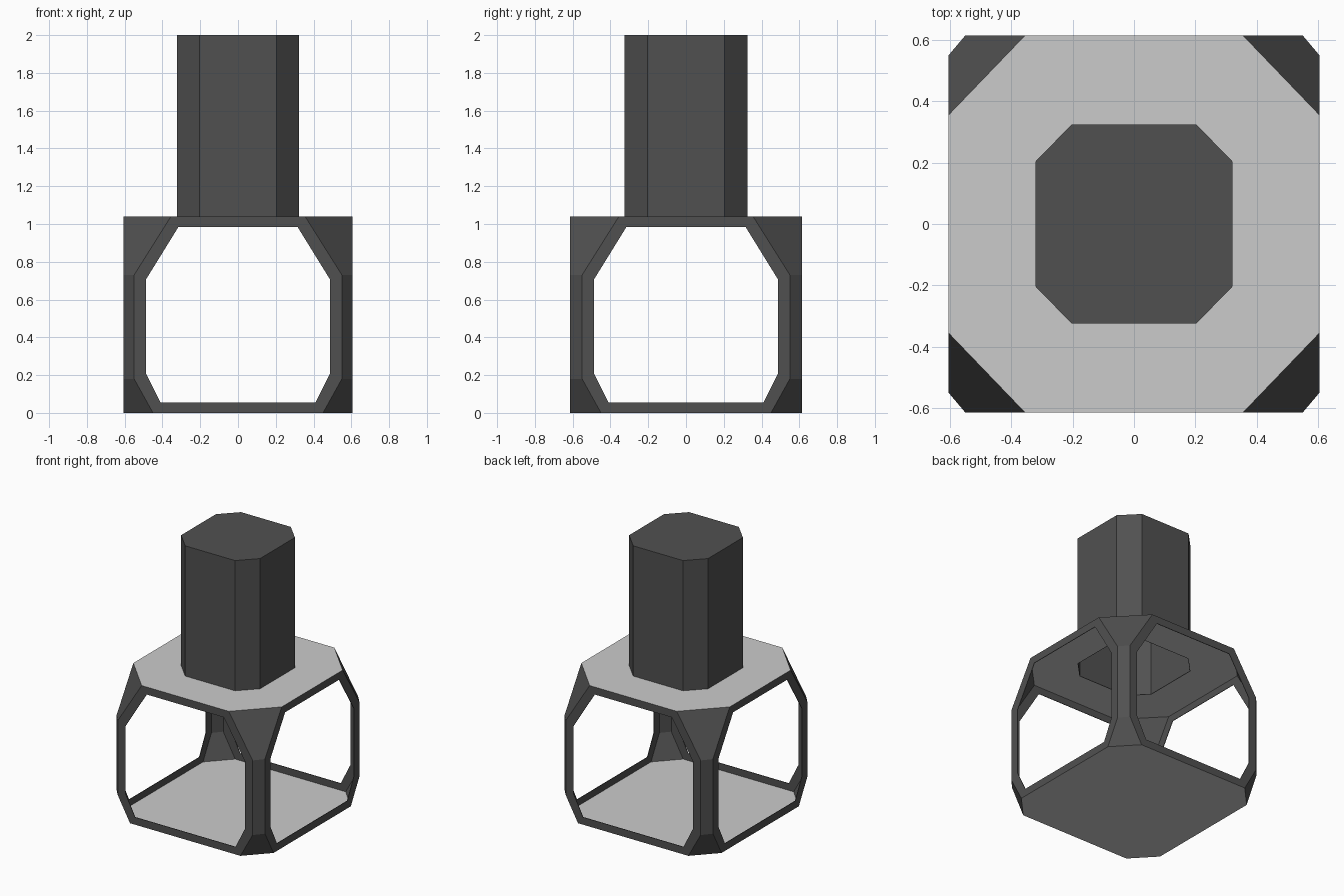
import bpy, bmesh
from mathutils import Vector

if "Cube" in bpy.data.objects:
    bpy.data.objects.remove(bpy.data.objects["Cube"])

HX, HY = 0.605, 0.615      # half width and depth of the cage
T = 0.004                  # sheet thickness


def material(name, v):
    m = bpy.data.materials.new(name)
    m.diffuse_color = (v, v, v, 1)
    m.use_nodes = True
    m.node_tree.nodes["Principled BSDF"].inputs["Base Color"].default_value = m.diffuse_color
    return m


dark = material("dark_grey", 0.081)
light = material("light_grey", 0.6)


def octagon(hx, hy, ux, uy, z):
    # rectangle hx, hy with corners cut at ux (on the y sides) and uy (on the x sides)
    return [Vector(p + (z,)) for p in (
        (hx, -uy), (hx, uy), (ux, hy), (-ux, hy),
        (-hx, uy), (-hx, -uy), (-ux, -hy), (ux, -hy))]


def strip(bm, a, b):
    # quads between two closed loops
    va, vb = [bm.verts.new(p) for p in a], [bm.verts.new(p) for p in b]
    n = len(va)
    return [bm.faces.new((va[i], va[(i + 1) % n], vb[(i + 1) % n], vb[i])) for i in range(n)]


def finish(bm, name, mats, thick=False):
    mesh = bpy.data.meshes.new(name)
    bmesh.ops.remove_doubles(bm, verts=bm.verts, dist=0.0005)
    bm.normal_update()
    if thick:   # open shell: make every face point outward
        for f in bm.faces:
            c = f.calc_center_median()
            out = Vector((c.x, c.y, 0))
            if (f.normal.dot(out) if out.length > 0.01 else f.normal.z) < 0:
                f.normal_flip()
    else:       # closed plate: light above and below, dark rim
        bmesh.ops.recalc_face_normals(bm, faces=bm.faces)
        for f in bm.faces:
            f.material_index = 1 if abs(f.normal.z) > 0.5 else 0
    bm.to_mesh(mesh)
    bm.free()
    for m in mats:
        mesh.materials.append(m)
    ob = bpy.data.objects.new(name, mesh)
    bpy.context.collection.objects.link(ob)
    if thick:
        s = ob.modifiers.new("sheet", 'SOLIDIFY')
        s.thickness, s.offset = T, -1
    return ob


# Cage: four window frames joined by cut corners
outer = [(0.45, 0), (0.55, 0.18), (0.55, 0.73), (0.355, 1.04)]
inner = [(0.41, 0.055), (0.488, 0.21), (0.488, 0.705), (0.315, 0.985)]


def loop(half):
    return half + [(-u, z) for u, z in reversed(half)]


bm = bmesh.new()
for s in (-1, 1):
    strip(bm, [(u, s * HY, z) for u, z in loop(outer)], [(u, s * HY, z) for u, z in loop(inner)])
    strip(bm, [(s * HX, u, z) for u, z in loop(outer)], [(s * HX, u, z) for u, z in loop(inner)])
    for t in (-1, 1):
        for (u0, z0), (u1, z1) in zip(outer, outer[1:]):
            bm.faces.new([bm.verts.new(p) for p in (
                (s * u0, t * HY, z0), (s * HX, t * u0, z0),
                (s * HX, t * u1, z1), (s * u1, t * HY, z1))])
finish(bm, "window_cage", [dark], thick=True)

# Floor plate
bm = bmesh.new()
lo, hi = (octagon(HX, HY, 0.45, 0.45, z) for z in (0, T))
strip(bm, lo, hi)
for ring in (lo, hi):
    bm.faces.new([bm.verts.new(p) for p in ring])
finish(bm, "floor_plate", [dark, light])

# Roof plate with an opening under the column
bm = bmesh.new()
rings = [(octagon(HX, HY, 0.355, 0.355, z), octagon(0.322, 0.325, 0.203, 0.203, z))
         for z in (1.04 - T, 1.04)]
strip(bm, *rings[0])
strip(bm, *rings[1])
strip(bm, rings[0][0], rings[1][0])
strip(bm, rings[0][1], rings[1][1])
finish(bm, "roof_plate", [dark, light])

# Hollow column, open below and capped on top
bm = bmesh.new()
top = octagon(0.322, 0.325, 0.203, 0.203, 2.0)
strip(bm, octagon(0.322, 0.325, 0.203, 0.203, 1.04 - T), top)
bm.faces.new([bm.verts.new(p) for p in top])
finish(bm, "column", [dark], thick=True)
